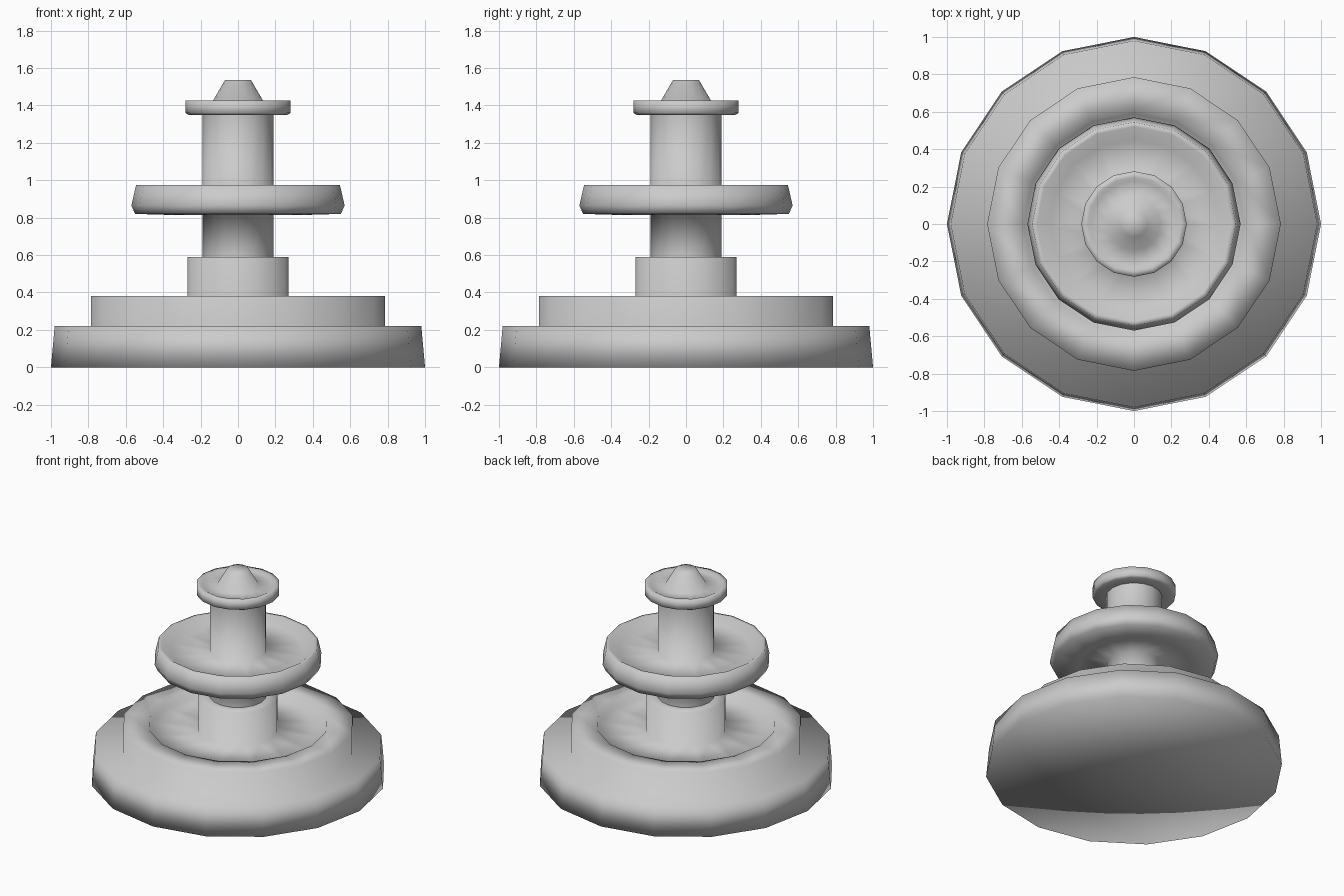
import bpy, bmesh, math

if "Cube" in bpy.data.objects:
    bpy.data.objects.remove(bpy.data.objects["Cube"])

SIDES = 16


def lathe(name, profile):
    """Revolve (radius, height) points into a smooth 16-sided shell."""
    bm = bmesh.new()
    rings = []
    for r, z in profile:
        if r == 0:
            rings.append([bm.verts.new((0, 0, z))] * SIDES)
        else:
            rings.append([bm.verts.new((r * math.cos(2 * math.pi * i / SIDES),
                                        r * math.sin(2 * math.pi * i / SIDES), z))
                          for i in range(SIDES)])
    for a, b in zip(rings, rings[1:]):
        for i in range(SIDES):
            j = (i + 1) % SIDES
            corners = list(dict.fromkeys((a[i], a[j], b[j], b[i])))
            bm.faces.new(corners).smooth = True
    bmesh.ops.recalc_face_normals(bm, faces=bm.faces)
    # Outward normals even on the open shells
    bm.normal_update()
    side = max(bm.faces, key=lambda f: f.calc_center_median().xy.length)
    if side.normal.xy.dot(side.calc_center_median().xy) < 0:
        bmesh.ops.reverse_faces(bm, faces=bm.faces)
    mesh = bpy.data.meshes.new(name)
    bm.to_mesh(mesh)
    bm.free()
    obj = bpy.data.objects.new(name, mesh)
    bpy.context.collection.objects.link(obj)
    return obj


# Stepped base with the lower basin and the plinth in its middle
lathe("base_basin", [(0, 0), (1, 0), (0.98, 0.22), (0.785, 0.22), (0.785, 0.38),
                     (0.605, 0.38), (0.59, 0.34), (0.27, 0.34), (0.27, 0.59),
                     (0.19, 0.59)])

# Lower column, flowing into the upper bowl and the upper column
lathe("bowl_and_columns", [(0.19, 0.59), (0.19, 0.815), (0.38, 0.815), (0.55, 0.82),
                           (0.57, 0.865), (0.545, 0.975), (0.52, 0.975),
                           (0.45, 0.93), (0.19, 0.925), (0.19, 1.35)])

# Top dish with its tapered nozzle
lathe("top_dish", [(0.19, 1.35), (0.265, 1.35), (0.282, 1.36), (0.282, 1.425),
                   (0.25, 1.425), (0.23, 1.415), (0.14, 1.415), (0.07, 1.535), (0, 1.535)])
